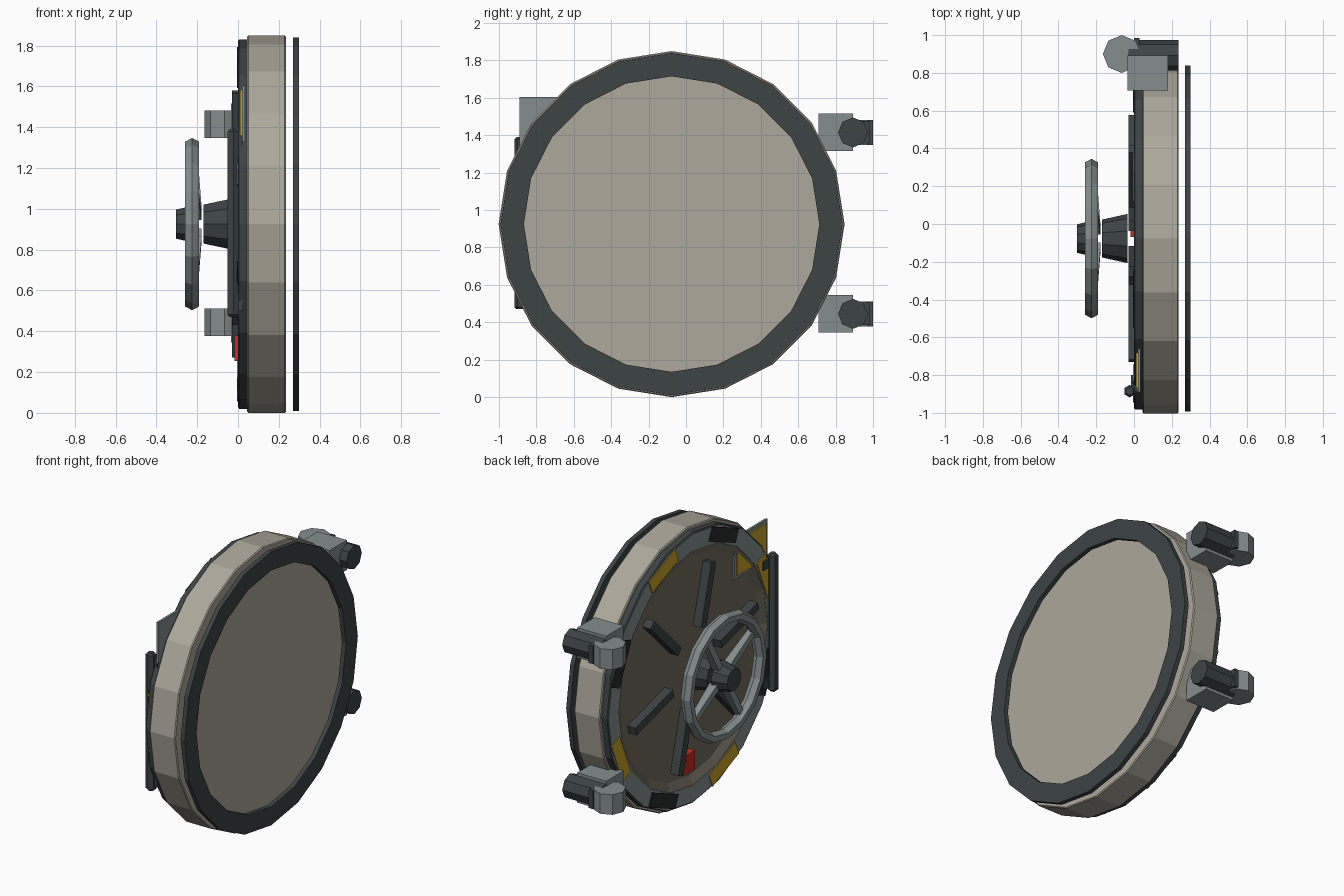
import bpy, bmesh, math
from mathutils import Matrix, Vector

if "Cube" in bpy.data.objects:
    bpy.data.objects.remove(bpy.data.objects["Cube"])

CY, CZ = -0.077, 0.925          # centre of the round door, axis along x


def lin(c):
    c /= 255
    return c / 12.92 if c <= 0.04045 else ((c + 0.055) / 1.055) ** 2.4


def mat(name, r, g, b):
    m = bpy.data.materials.new(name)
    m.diffuse_color = (lin(r), lin(g), lin(b), 1)
    m.use_nodes = True
    m.node_tree.nodes["Principled BSDF"].inputs["Base Color"].default_value = m.diffuse_color
    return m


BEIGE = mat("beige_paint", 173, 168, 155)
STEEL = mat("steel_grey", 132, 141, 141)
DARK = mat("dark_metal", 61, 68, 69)
BLACK = mat("black_stripe", 40, 41, 42)
YELLOW = mat("hazard_yellow", 200, 160, 40)
RED = mat("red_plate", 205, 42, 30)
BROWN = mat("brown_grey", 113, 107, 94)


def finish(name, bm, mats):
    bmesh.ops.recalc_face_normals(bm, faces=bm.faces[:])
    me = bpy.data.meshes.new(name)
    bm.to_mesh(me)
    bm.free()
    ob = bpy.data.objects.new(name, me)
    for m in mats:
        me.materials.append(m)
    bpy.context.collection.objects.link(ob)
    return ob


def lathe(name, profile, segs, mats, rule=None, closed=False, center=(CY, CZ)):
    """Spin (x, radius) points about the x axis; rule gives material per profile step."""
    bm = bmesh.new()
    rings = []
    for x, r in profile:
        rings.append([bm.verts.new((x, center[0] + r * math.cos(2 * math.pi * k / segs),
                                    center[1] + r * math.sin(2 * math.pi * k / segs)))
                      for k in range(segs)])
    n = len(rings)
    for i in range(n if closed else n - 1):
        a, b = rings[i], rings[(i + 1) % n]
        for k in range(segs):
            f = bm.faces.new((a[k], a[(k + 1) % segs], b[(k + 1) % segs], b[k]))
            f.material_index = rule[i] if rule else 0
    if not closed:
        bm.faces.new(rings[0])
        bm.faces.new(rings[-1])
    return finish(name, bm, mats)


def box(name, lo, hi, m):
    bm = bmesh.new()
    bmesh.ops.create_cube(bm, size=1)
    lo, hi = Vector(lo), Vector(hi)
    for v in bm.verts:
        v.co = Vector([(lo[i] + hi[i]) / 2 + v.co[i] * (hi[i] - lo[i]) for i in range(3)])
    return finish(name, bm, [m])


def radial_box(name, x0, x1, r0, r1, width, deg, m):
    """Box lying along a radius of the door at the given angle."""
    ob = box(name, (x0, r0, -width / 2), (x1, r1, width / 2), m)
    ob.data.transform(Matrix.Translation((0, CY, CZ)) @ Matrix.Rotation(math.radians(deg), 4, 'X'))
    return ob


def upright(name, x, y, z0, z1, r, segs, m, chamfer=0.0):
    """Vertical prism with optional chamfered ends."""
    ob = lathe(name, [(z0, r - chamfer), (z0 + chamfer, r), (z1 - chamfer, r), (z1, r - chamfer)]
               if chamfer else [(z0, r), (z1, r)], segs, [m], center=(0, 0))
    for v in ob.data.vertices:
        a, b, c = v.co
        v.co = (x + c, y + b, a)
    ob.data.flip_normals()
    return ob


# Door body, rear ring and front flange
lathe("door_body", [(0.045, 0.919), (0.051, 0.925), (0.229, 0.925), (0.235, 0.919)], 20, [BEIGE])
lathe("rear_ring", [(0.27, 0.915), (0.30, 0.915), (0.30, 0.79), (0.27, 0.79)], 20, [DARK], closed=True)
lathe("front_flange", [(0.045, 0.905), (0.006, 0.905), (0.0, 0.897), (0.0, 0.785), (0.045, 0.785)],
      20, [DARK, STEEL], rule=[0, 0, 1, 1, 0], closed=True)
lathe("front_dish", [(0.044, 0.784), (0.002, 0.784), (0.03, 0.73)], 20, [BROWN])

# Alternating hazard plates around the flange
for k in range(8):
    radial_box("hazard_plate", -0.006, 0.001, 0.785, 0.878, 0.30, 22.5 + 45 * k,
               YELLOW if k % 2 else BLACK)

# Locking bars on the dish
for k in range(6):
    radial_box("locking_bar", -0.03, 0.032, 0.26, 0.67, 0.055, 45 + 60 * k, DARK)

# Red plate low on the dish
box("red_plate", (-0.018, -0.07, 0.255), (0.031, 0.055, 0.38), RED)

# Hub, knob and handwheel
lathe("hub", [(-0.17, 0.10), (-0.035, 0.13)], 10, [DARK])
lathe("knob", [(-0.303, 0.075), (-0.2, 0.10)], 10, [DARK])
tube = [(-0.225 + 0.035 * math.cos(math.radians(a)), 0.385 + 0.037 * math.sin(math.radians(a)))
        for a in range(30, 390, 60)]
wheel = [(-0.225 + (x + 0.225) * 1.15, r) for x, r in tube]
lathe("handwheel_rim", wheel, 16, [STEEL], closed=True)
for k in range(4):
    spoke = radial_box("handwheel_spoke", -0.235, -0.178, 0.08, 0.375, 0.045, 60 + 90 * k, STEEL)
    for v in spoke.data.vertices:      # the spoke thins toward the rim
        if math.hypot(v.co.y - CY, v.co.z - CZ) > 0.2 and v.co.x > -0.2:
            v.co.x = -0.198

# Vertical grab bar with brackets
upright("grab_bar", -0.023, -0.885, 0.47, 1.39, 0.033, 6, DARK, 0.012)
for z in (0.53, 1.33):
    box("grab_bar_bracket", (-0.015, -0.89, z - 0.03), (0.025, -0.80, z + 0.03), DARK)

# Warning sign at the upper edge
box("sign_back", (0.02, -0.89, 1.33), (0.035, -0.54, 1.605), STEEL)
box("sign_face", (0.011, -0.868, 1.352), (0.02, -0.562, 1.583), YELLOW)

# Two hinges
for z in (0.445, 1.415):
    box("hinge_block", (-0.035, 0.708, z - 0.1), (0.18, 0.893, z + 0.1), STEEL)
    lathe("hinge_barrel", [(-0.03, 0.08), (0.235, 0.08)], 8, [DARK], center=(0.893, z))
    upright("hinge_knuckle", -0.065, 0.9, z - 0.068, z + 0.066, 0.1, 8, STEEL)
    # dark pin housing along the outer side of the barrel
    box("hinge_pin_housing", (0.0, 0.893, z - 0.06), (0.03, 0.985, z + 0.06), DARK)
